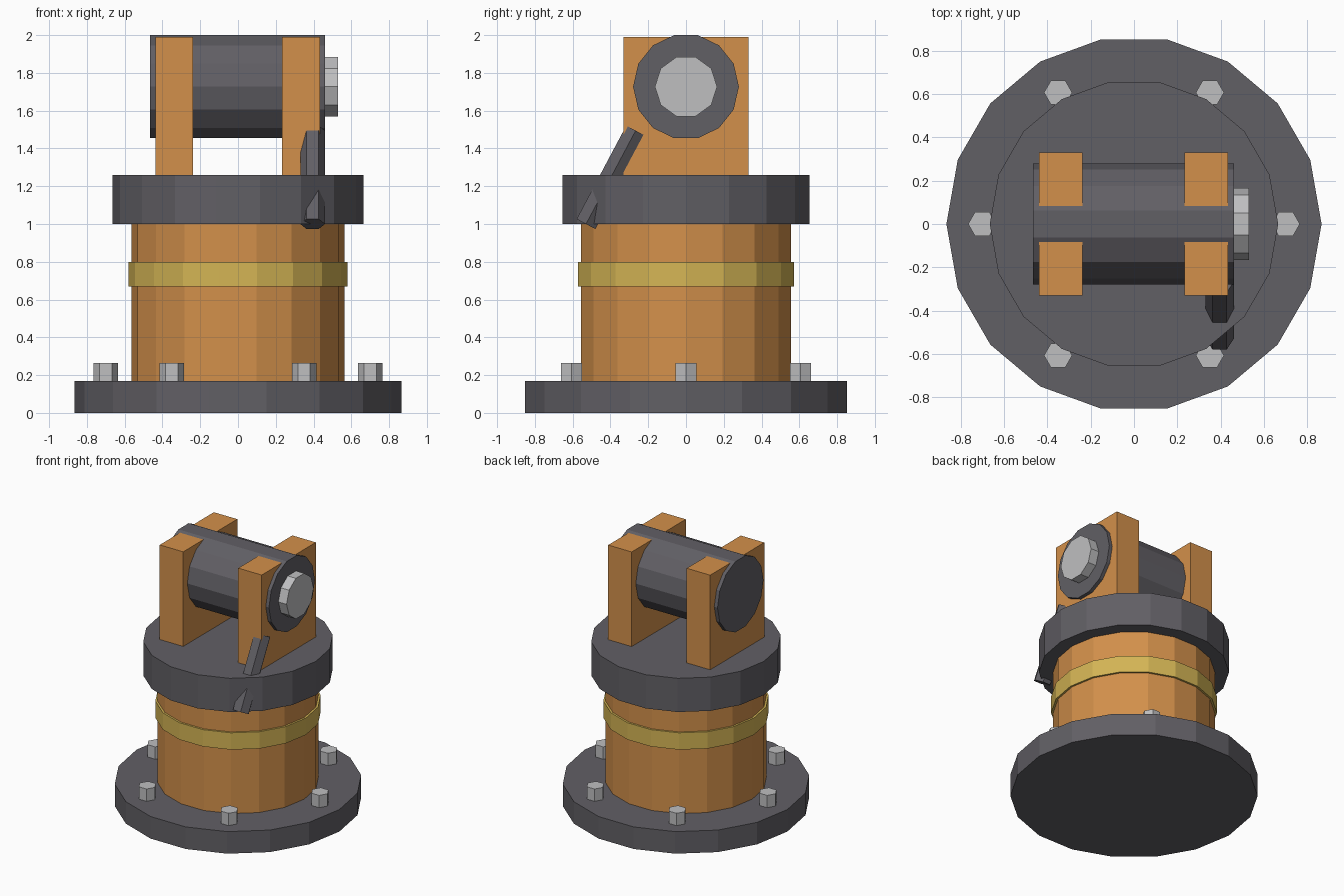
import bpy
from math import cos, sin, pi, radians
from mathutils import Matrix

cube = bpy.data.objects.get("Cube")
if cube:
    bpy.data.objects.remove(cube, do_unlink=True)


def material(name, rgb):
    m = bpy.data.materials.new(name)
    m.use_nodes = True
    m.diffuse_color = (*rgb, 1)
    m.node_tree.nodes["Principled BSDF"].inputs["Base Color"].default_value = (*rgb, 1)
    return m


iron = material("dark iron", (0.12, 0.115, 0.13))
orange = material("orange paint", (0.65, 0.28, 0.07))
brass = material("brass yellow", (0.66, 0.46, 0.09))
steel = material("pale steel", (0.52, 0.52, 0.53))


def finish(name, mat, turn=Matrix()):
    """Name the active primitive, bake its turn into the mesh, colour it."""
    ob = bpy.context.object
    ob.name = name
    ob.data.transform(turn)
    ob.data.materials.append(mat)
    return ob


def prism(name, sides, radius, length, centre, mat, turn=Matrix()):
    """Flat-sided cylinder with a corner on +x before it is turned."""
    bpy.ops.mesh.primitive_cylinder_add(vertices=sides, radius=radius, depth=length, location=centre)
    return finish(name, mat, turn @ Matrix.Rotation(-pi / 2, 4, 'Z'))


def upright(name, sides, radius, bottom, top, mat, x=0, y=0):
    return prism(name, sides, radius, top - bottom, (x, y, (bottom + top) / 2), mat)


# Round body, from the ground up
upright("base_plate", 18, 0.865, 0, 0.17, iron)
upright("column", 18, 0.565, 0.17, 1.0, orange)
upright("column_band", 18, 0.58, 0.67, 0.8, brass)
upright("collar", 18, 0.665, 1.0, 1.26, iron)

# Hexagonal bolts around the base plate
for i in range(6):
    a = i * pi / 3
    upright(f"base_bolt_{i + 1}", 6, 0.065, 0.17, 0.265, steel, 0.7 * cos(a), 0.7 * sin(a))

# Two upright brackets on the collar
for side, x in (("left", 0.333), ("right", -0.337)):
    bpy.ops.mesh.primitive_cube_add(size=1, location=(x, 0, 1.625))
    finish(f"{side}_bracket", orange, Matrix.Diagonal((0.2, 0.66, 0.73, 1)))

# Crosswise drum, with a corner on the front and the back, and its end cap
sideways = Matrix.Rotation(pi / 2, 4, 'Y') @ Matrix.Rotation(pi / 2, 4, 'Z')
prism("drum", 14, 0.28, 0.925, (-0.0025, 0, 1.727), iron, sideways)
prism("drum_end_cap", 10, 0.165, 0.07, (0.495, 0, 1.727), steel, sideways)

# Leaning lever that passes through the collar edge
prism("lever", 6, 0.065, 0.56, (0.395, -0.398, 1.247), iron, Matrix.Rotation(radians(-28), 4, 'X'))
